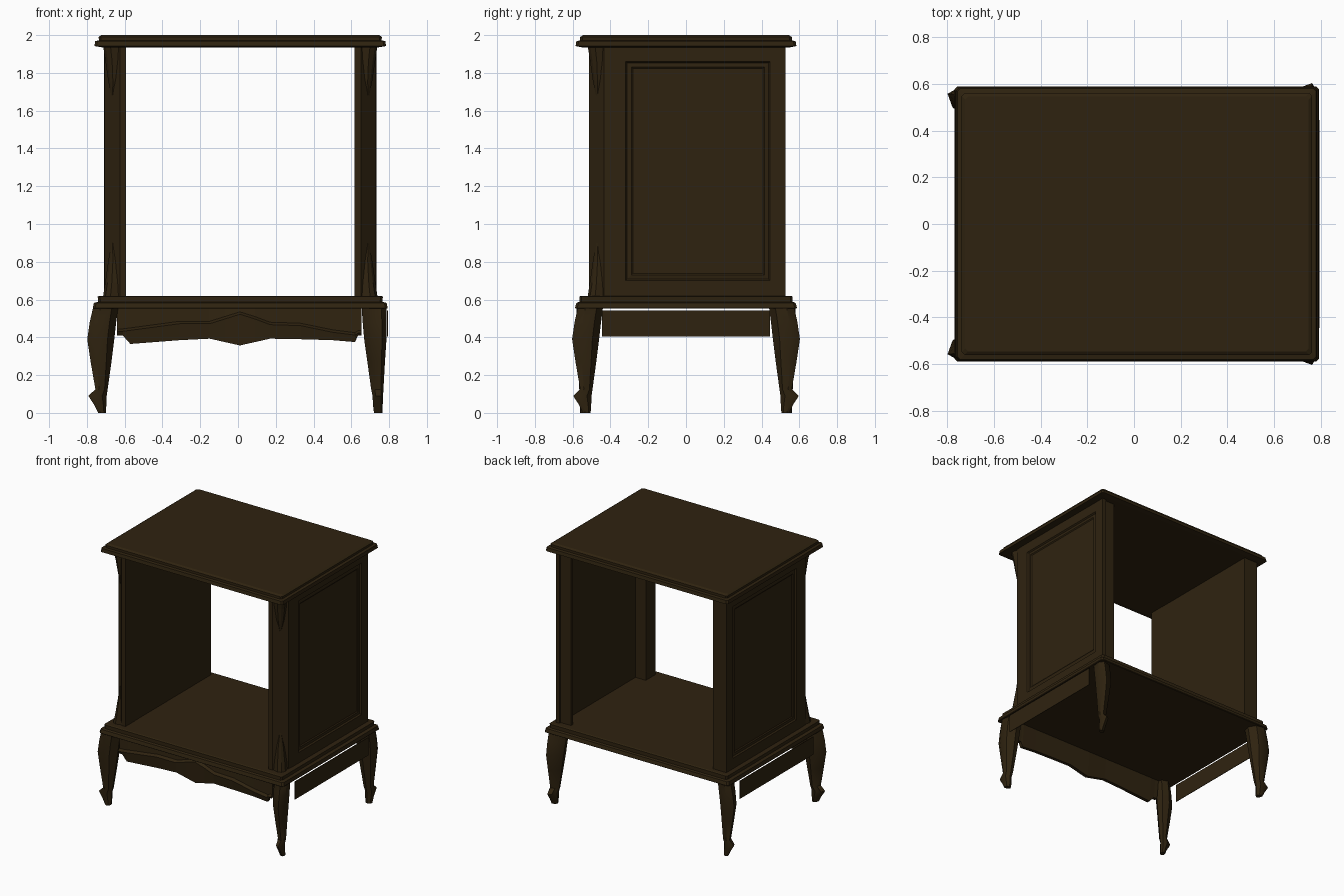
import bpy, bmesh
from mathutils import Vector

if "Cube" in bpy.data.objects:
    bpy.data.objects.remove(bpy.data.objects["Cube"], do_unlink=True)

CX = 0.012  # sideways centre of the carcass

wood = bpy.data.materials.new("dark_walnut")
wood.use_nodes = True
wood.diffuse_color = (0.028, 0.0165, 0.005, 1)
bsdf = wood.node_tree.nodes["Principled BSDF"]
bsdf.inputs["Base Color"].default_value = wood.diffuse_color
bsdf.inputs["Roughness"].default_value = 0.6


def finish(name, bm, smooth=None):
    bm.normal_update()
    bmesh.ops.recalc_face_normals(bm, faces=bm.faces)
    mesh = bpy.data.meshes.new(name)
    bm.to_mesh(mesh)
    bm.free()
    mesh.materials.append(wood)
    ob = bpy.data.objects.new(name, mesh)
    bpy.context.collection.objects.link(ob)
    if smooth:
        bpy.ops.object.select_all(action="DESELECT")
        ob.select_set(True)
        bpy.context.view_layer.objects.active = ob
        bpy.ops.object.shade_smooth_by_angle(angle=smooth)


def loft(name, rings, smooth=None):
    """Skin a stack of equal-length rings and cap both ends."""
    bm = bmesh.new()
    rows = [[bm.verts.new(p) for p in ring] for ring in rings]
    n = len(rows[0])
    for a, b in zip(rows, rows[1:]):
        for i in range(n):
            j = (i + 1) % n
            bm.faces.new((a[i], a[j], b[j], b[i]))
    bm.faces.new(rows[0])
    bm.faces.new(rows[-1])
    finish(name, bm, smooth)


def slab_ring(hx, hy, z, cut=0.012):
    """Rectangle with slightly clipped corners."""
    pts = [(hx, hy - cut), (hx - cut, hy), (cut - hx, hy), (-hx, hy - cut),
           (-hx, cut - hy), (cut - hx, -hy), (hx - cut, -hy), (hx, cut - hy)]
    return [(x + CX, y, z) for x, y in pts]


def moulding(name, steps):
    loft(name, [slab_ring(*s) for s in steps])


# Moulded top and base
moulding("top_board", [(0.73, 0.55, 1.935), (0.772, 0.585, 1.942), (0.768, 0.58, 1.968),
                       (0.748, 0.56, 1.972), (0.75, 0.56, 1.99), (0.735, 0.545, 2.0)])
moulding("base_board", [(0.778, 0.583, 0.552), (0.78, 0.588, 0.556), (0.775, 0.58, 0.582),
                        (0.752, 0.565, 0.588), (0.755, 0.565, 0.615), (0.745, 0.555, 0.62)])


def side_wall(name, s, thick):
    """Wall with a recessed, moulded outer panel."""
    bm = bmesh.new()
    bmesh.ops.create_cube(bm, size=1)
    for v in bm.verts:
        v.co = Vector((CX + s * (0.722 + (v.co.x - 0.5) * thick), 0.063 + v.co.y * 0.925,
                       1.28 + v.co.z * 1.32))
    bm.normal_update()
    bmesh.ops.recalc_face_normals(bm, faces=bm.faces)
    outer = max(bm.faces, key=lambda f: s * f.calc_center_median().x)
    for width, depth in ((0.08, 0), (0.008, -0.01), (0.022, 0.003), (0.008, -0.006)):
        bmesh.ops.inset_region(bm, faces=[outer], thickness=width, depth=depth,
                               use_even_offset=True)
        bm.normal_update()
    finish(name, bm)


def prism(name, s, outline, z0, z1):
    loft(name, [[(CX + s * x, y, z) for x, y in outline] for z in (z0, z1)])


def bracket(name, s, levels):
    """Carved corner swelling on the canted post; levels are (z, width, bulge)."""
    rings = []
    k = 0.707
    for z, w, out in levels:
        rings.append([(CX + s * (0.678 + k * (t + o)), -0.472 + k * (t - o), z)
                      for t, o in ((-w, -0.01), (-w * 0.5, out * 0.8), (0, out),
                                   (w * 0.5, out * 0.8), (w, -0.01))])
    loft(name, rings)


# Walls, canted front posts and corner carvings
for s, side, thick in ((1, "left", 0.03), (-1, "right", 0.115)):
    side_wall(side + "_wall", s, thick)
    prism(side + "_front_post", s,
          [(0.605, -0.514), (0.638, -0.514), (0.719, -0.433), (0.721, -0.395), (0.605, -0.395)],
          0.62, 1.94)
    bracket(side + "_upper_carving", s,
            [(1.68, 0.01, 0.002), (1.76, 0.035, 0.016), (1.86, 0.05, 0.032), (1.94, 0.055, 0.05)])
    bracket(side + "_lower_carving", s,
            [(0.62, 0.055, 0.05), (0.69, 0.05, 0.035), (0.8, 0.035, 0.016), (0.9, 0.01, 0.002)])
    # thin side apron hung just under the base edge
    prism(side + "_apron", s,
          [(0.777, -0.445), (0.781, -0.445), (0.781, 0.445), (0.777, 0.445)], 0.405, 0.542)

# Rear stile inside the thin wall
prism("left_rear_stile", 1, [(0.605, 0.485), (0.7, 0.485), (0.7, 0.51), (0.605, 0.51)],
      0.62, 1.94)

# Curved legs: (z, inner, outer along the toe, inner, outer across it)
LEG = [(0, 0.505, 0.545, 0.72, 0.765), (0.04, 0.502, 0.565, 0.715, 0.766),
       (0.09, 0.5, 0.597, 0.712, 0.768), (0.125, 0.495, 0.56, 0.705, 0.77),
       (0.27, 0.475, 0.585, 0.685, 0.778), (0.39, 0.46, 0.603, 0.668, 0.786),
       (0.48, 0.45, 0.59, 0.66, 0.787), (0.555, 0.44, 0.573, 0.655, 0.785)]
SECTION = [(1, 0.8), (0.7, 1), (0.25, 0.92), (0, 0.5), (0.1, 0.12), (0.45, 0), (0.85, 0.3)]


def leg(name, s, front):
    rings = []
    for z, a0, a1, b0, b1 in LEG:
        ring = []
        for u, v in SECTION:
            a, b = a0 + (a1 - a0) * u, b0 + (b1 - b0) * v
            # toes point fore and aft on one side, outward on the other
            ring.append((b, front * a, z) if s > 0
                        else (-(a + 0.195), front * (b - 0.205), z))
        rings.append(ring)
    loft(name, rings, 0.7)


for s, side in ((1, "left"), (-1, "right")):
    leg("front_" + side + "_leg", s, -1)
    leg("back_" + side + "_leg", s, 1)

# Scalloped front apron: (x, lower edge, carved ridge)
SCALLOP = [(-0.64, 0.41, 0.44), (-0.61, 0.41, 0.44), (-0.57, 0.365, 0.445),
           (-0.31, 0.385, 0.48), (-0.15, 0.393, 0.48), (-0.07, 0.375, 0.505),
           (0.01, 0.357, 0.53), (0.09, 0.375, 0.505), (0.17, 0.393, 0.475),
           (0.33, 0.39, 0.47), (0.5, 0.385, 0.435), (0.62, 0.375, 0.42),
           (0.635, 0.41, 0.43), (0.655, 0.41, 0.43)]
loft("front_apron", [[(x, -0.49, 0.552), (x, -0.515, 0.552), (x, -0.52, ridge + 0.005),
                      (x, -0.54, ridge - 0.008), (x, -0.53, low), (x, -0.505, low)]
                     for x, low, ridge in SCALLOP])
